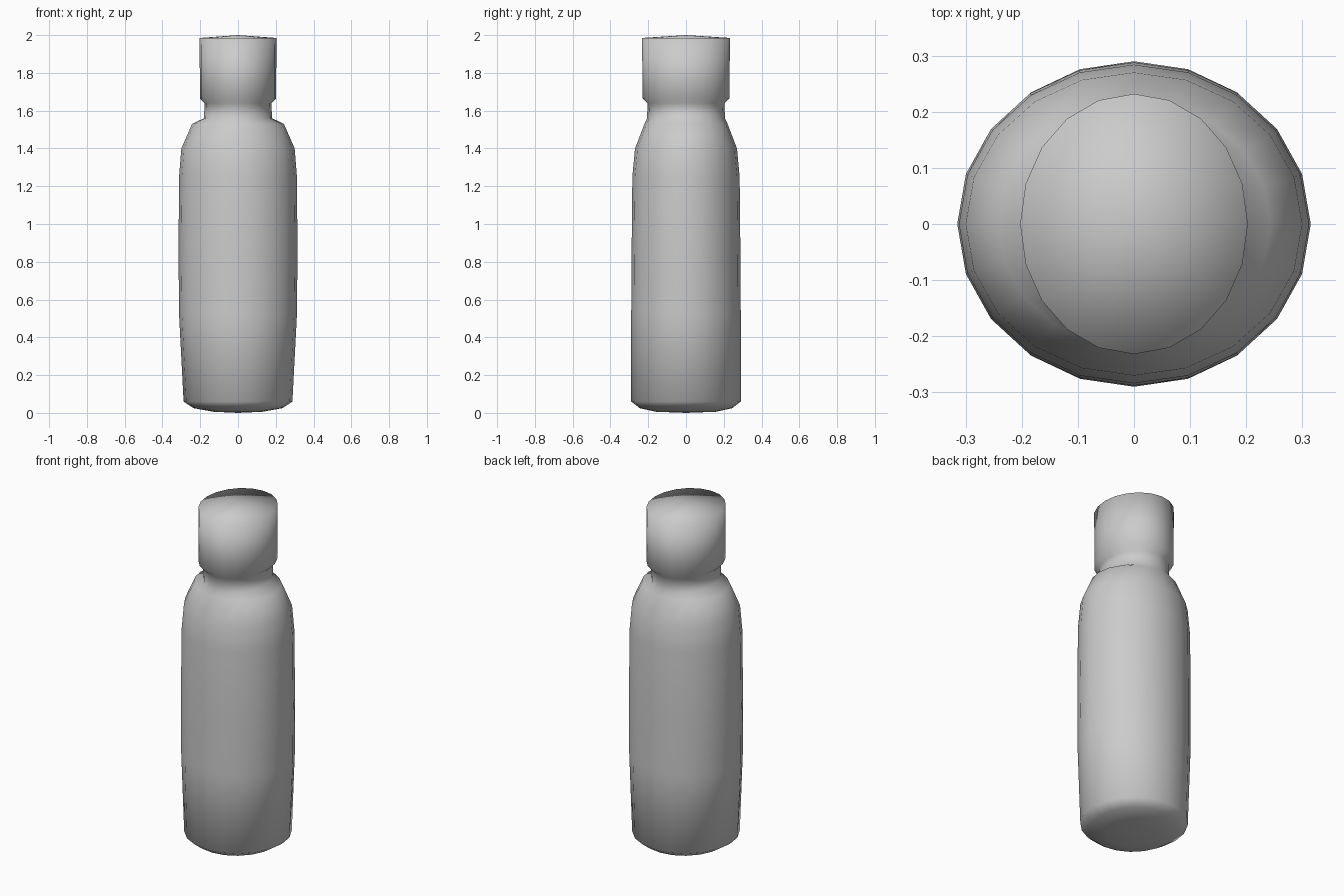
import bpy, bmesh, math

cube = bpy.data.objects.get("Cube")
if cube:
    bpy.data.objects.remove(cube, do_unlink=True)

SIDES = 20

grey = bpy.data.materials.new("plain grey")
grey.use_nodes = True
colour = (0.6, 0.6, 0.6, 1)
grey.diffuse_color = colour
grey.node_tree.nodes["Principled BSDF"].inputs["Base Color"].default_value = colour


def oval_lathe(name, rings, bottom_z, top_z):
    """Stack oval rings (half width, half depth, height) and close both ends with fans."""
    bm = bmesh.new()
    loops = []
    for rx, ry, z in rings:
        angles = [2 * math.pi * i / SIDES for i in range(SIDES)]
        loops.append([bm.verts.new((rx * math.cos(a), ry * math.sin(a), z)) for a in angles])
    bottom = bm.verts.new((0, 0, bottom_z))
    top = bm.verts.new((0, 0, top_z))
    for i in range(SIDES):
        j = (i + 1) % SIDES
        for low, high in zip(loops, loops[1:]):
            bm.faces.new((low[i], low[j], high[j], high[i]))
        bm.faces.new((bottom, loops[0][j], loops[0][i]))
        bm.faces.new((top, loops[-1][i], loops[-1][j]))
    for face in bm.faces:
        face.smooth = True
    mesh = bpy.data.meshes.new(name)
    bm.to_mesh(mesh)
    bm.free()
    mesh.materials.append(grey)
    obj = bpy.data.objects.new(name, mesh)
    bpy.context.collection.objects.link(obj)
    return obj


# Rounded base, oval body and shoulder
body = [
    (0.13, 0.16, 0.006), (0.235, 0.245, 0.025), (0.288, 0.29, 0.06),
    (0.312, 0.29, 0.52), (0.315, 0.288, 0.85), (0.312, 0.284, 1.25),
    (0.30, 0.27, 1.40), (0.243, 0.22, 1.53),
]
# Recessed neck
neck = [(0.18, 0.206, 1.56), (0.177, 0.204, 1.64)]
# Straight cap with a slightly domed top
cap = [(0.202, 0.231, 1.665), (0.203, 0.232, 1.985)]

oval_lathe("bottle", body + neck + cap, 0, 2)
